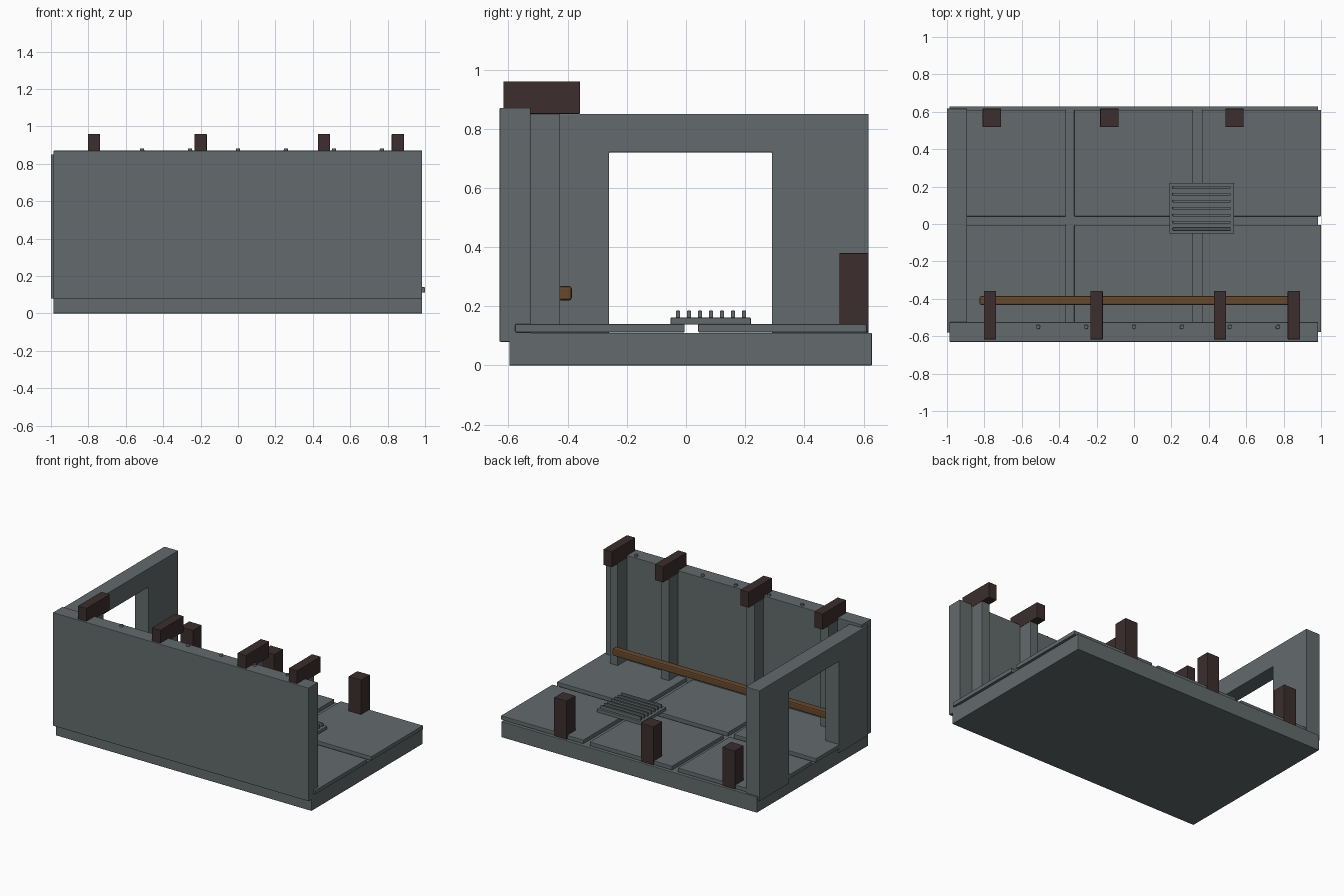
import bpy, bmesh

if "Cube" in bpy.data.objects:
    bpy.data.objects.remove(bpy.data.objects["Cube"])


def material(name, rgb):
    m = bpy.data.materials.new(name)
    m.diffuse_color = (*rgb, 1.0)
    m.use_nodes = True
    m.node_tree.nodes["Principled BSDF"].inputs["Base Color"].default_value = m.diffuse_color
    return m


GREY = material("slate grey stone", (0.125, 0.145, 0.15))
DARK = material("dark brown timber", (0.045, 0.027, 0.027))
WOOD = material("warm brown wood", (0.135, 0.066, 0.025))


def finish(name, bm, mat, bevel=0.0):
    bmesh.ops.recalc_face_normals(bm, faces=bm.faces)
    me = bpy.data.meshes.new(name)
    bm.to_mesh(me)
    bm.free()
    me.materials.append(mat)
    ob = bpy.data.objects.new(name, me)
    bpy.context.collection.objects.link(ob)
    if bevel:
        mod = ob.modifiers.new("edge_bevel", 'BEVEL')
        mod.width = bevel
        mod.segments = 2
    return ob


def box(name, x, y, z, mat, bevel=0.003):
    """Box from (min, max) ranges on each axis."""
    bm = bmesh.new()
    bmesh.ops.create_cube(bm, size=1.0)
    for v in bm.verts:
        for i, (lo, hi) in enumerate((x, y, z)):
            v.co[i] = hi if v.co[i] > 0 else lo
    return finish(name, bm, mat, bevel)


# Foundation and long front wall
box("base_slab", (-0.987, 0.985), (-0.597, 0.628), (0.0, 0.11), GREY)
box("front_wall", (-0.987, 0.985), (-0.63, -0.525), (0.08, 0.87), GREY)

# Floor tiles: three columns, two rows, with open joints
for cx in (-0.682, -0.002, 0.682):
    for y in ((-0.577, -0.005), (0.041, 0.61)):
        box("floor_tile", (cx - 0.318, cx + 0.318), y, (0.112, 0.14), GREY)

# Left end wall with a doorway, extruded from a profile in y and z
profile = [(-0.58, 0.08), (-0.26, 0.08), (-0.26, 0.72), (0.29, 0.72),
           (0.29, 0.08), (0.617, 0.08), (0.617, 0.85), (-0.58, 0.85)]
bm = bmesh.new()
face = bm.faces.new([bm.verts.new((-1.0, y, z)) for y, z in profile])
extruded = bmesh.ops.extrude_face_region(bm, geom=[face])["geom"]
bmesh.ops.translate(bm, vec=(0.108, 0, 0),
                    verts=[g for g in extruded if isinstance(g, bmesh.types.BMVert)])
finish("doorway_wall", bm, GREY, 0.003)

# Wall posts with timber beam ends on top
for cx in (-0.77, -0.2, 0.46, 0.855):
    box("wall_post", (cx - 0.031, cx + 0.031), (-0.53, -0.425), (0.112, 0.857), GREY)
    box("beam_end", (cx - 0.033, cx + 0.033), (-0.617, -0.358), (0.85, 0.96), DARK)

# Wooden rail along the posts
box("wooden_rail", (-0.825, 0.84), (-0.432, -0.386), (0.22, 0.268), WOOD, 0.008)

# Short timber stumps along the back edge
for cx in (-0.76, -0.132, 0.537):
    box("timber_stump", (cx - 0.049, cx + 0.049), (0.518, 0.617), (0.112, 0.38), DARK)

# Floor grate with raised slats
box("grate_plate", (0.19, 0.535), (-0.052, 0.219), (0.138, 0.162), GREY)
for i in range(7):
    cy = -0.027 + i * 0.0372
    box("grate_slat", (0.207, 0.517), (cy - 0.007, cy + 0.007), (0.16, 0.185), GREY, 0.002)

# Rivets on the wall top
for i in range(6):
    bm = bmesh.new()
    bmesh.ops.create_cone(bm, cap_ends=True, segments=12, radius1=0.013,
                          radius2=0.011, depth=0.02)
    bmesh.ops.translate(bm, verts=bm.verts, vec=(-0.513 + i * 0.2565, -0.55, 0.872))
    finish("wall_rivet", bm, GREY)
